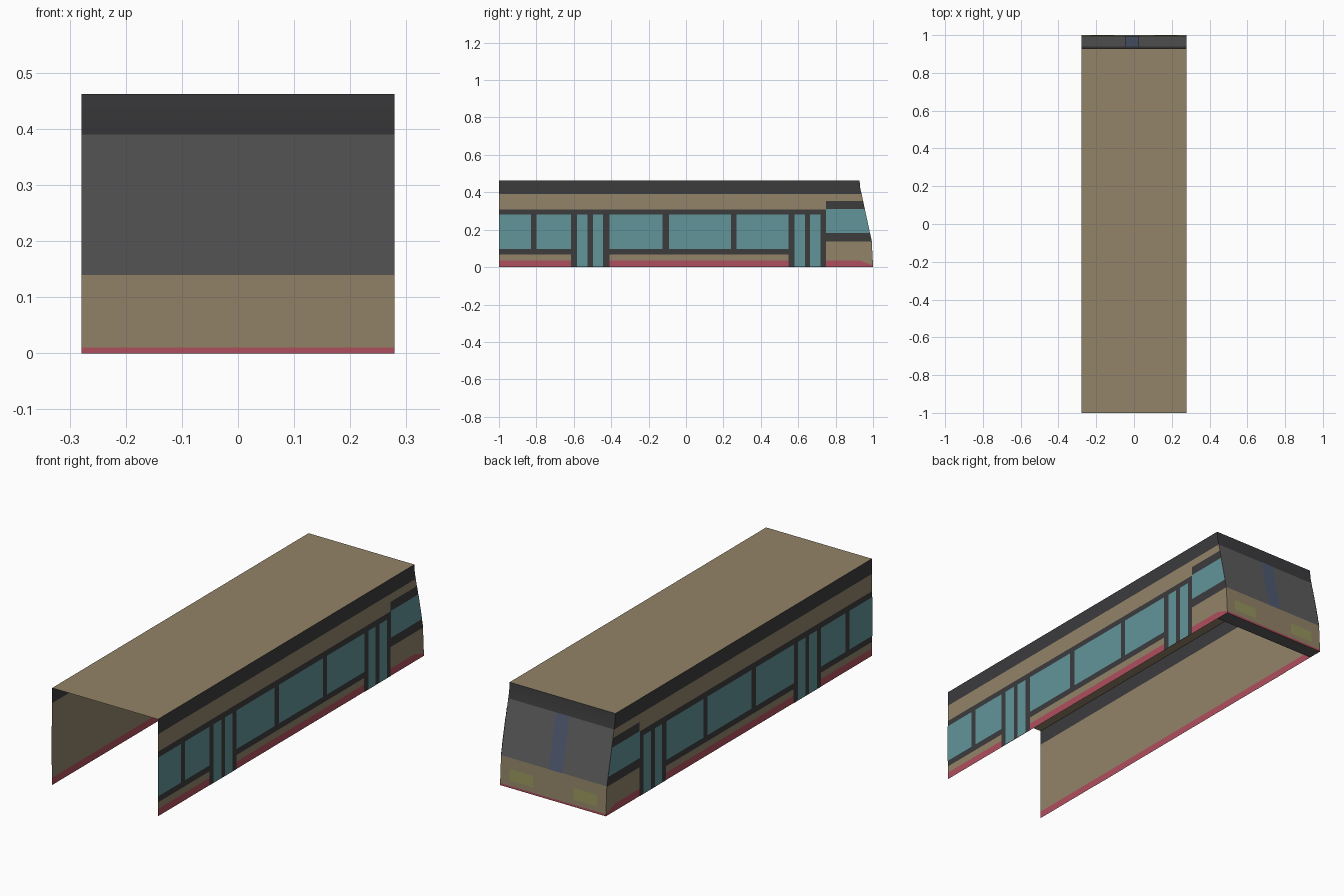
import bpy

if "Cube" in bpy.data.objects:
    bpy.data.objects.remove(bpy.data.objects["Cube"])

W = 0.2785            # half width of the body shell
COLOURS = {
    "tan": (0.29, 0.23, 0.14), "red": (0.43, 0.08, 0.11), "dark": (0.045, 0.045, 0.048),
    "glass": (0.12, 0.30, 0.32), "grey": (0.11, 0.11, 0.11), "blue": (0.08, 0.105, 0.17),
    "yellow": (0.30, 0.30, 0.11),
}
mats = {}
for key, rgb in COLOURS.items():
    mats[key] = bpy.data.materials.new(key)
    mats[key].diffuse_color = (*rgb, 1)


def add(name, verts, faces, colour, mirror=False):
    me = bpy.data.meshes.new(name)
    me.from_pydata(verts, [], faces)
    me.materials.append(mats[colour])
    ob = bpy.data.objects.new(name, me)
    bpy.context.collection.objects.link(ob)
    if mirror:
        ob.modifiers.new("Mirror", 'MIRROR').use_mirror_merge = False
    return ob


def side(name, polys, colour, lift=0.0):
    """Flat panels given as (y, z) outlines on the right wall, mirrored to the left."""
    verts, faces = [], []
    for poly in polys:
        faces.append(range(len(verts), len(verts) + len(poly)))
        verts += [(W + lift, y, z) for y, z in poly]
    return add(name, verts, faces, colour, True)


def strip(name, profile, colour, x0=-W, x1=W):
    """Sheet spanning x0..x1 that follows a (y, z) profile from top to bottom."""
    verts = [(x, y, z) for y, z in profile for x in (x0, x1)]
    faces = [(2*i + 3, 2*i + 2, 2*i, 2*i + 1) for i in range(len(profile) - 1)]
    return add(name, verts, faces, colour)


def rect(y0, y1, z0, z1):
    return [(y0, z0), (y1, z0), (y1, z1), (y0, z1)]


def nose(z):
    """y of the sloping windscreen at height z"""
    return 0.993 - (z - 0.14) * 0.216


def cab(y0, z0, z1):
    return [(y0, z0), (nose(z0), z0), (nose(z1), z1), (y0, z1)]


# Body shell: side walls, skirt and roof edge
T = 0.462
side("side_wall", [[(-1, .035), (.93, .035), (1, .01), (.993, .14), (nose(.39), .39), (-1, .39)]], "tan")
side("side_skirt", [[(-1, 0), (1, 0), (1, .01), (.93, .035), (-1, .035)]], "red")
side("roof_edge", [[(-1, .39), (nose(.39), .39), (.932, .42), (.928, T), (-1, T)]], "dark")
strip("roof", [(-1, T), (.928, T)], "tan")

# Nose
brow = strip("nose_brow", [(.928, T), (.932, .42), (nose(.39), .39)], "dark")
for p in brow.data.polygons:
    p.use_smooth = True
strip("windscreen", [(nose(.39), .39), (.993, .14)], "grey")
strip("nose_panel", [(.993, .14), (1, .01)], "tan")
strip("nose_skirt", [(1, .01), (1, 0)], "red")
strip("nose_underside", [(1, 0), (.93, 0)], "grey")
strip("windscreen_pillar", [(nose(.39) + .002, .39), (.995, .14)], "blue", -.045, .025)
add("headlight", [(x, 1.001 - z * .054, z) for x, z in
                  ((.23, .034), (.106, .034), (.106, .088), (.23, .088))],
    [(0, 1, 2, 3)], "yellow", True)

# Window band, door frames and cab surround
doors = [(-.615, -.41), (.549, .748)]
side("window_frame", [rect(-1, -.615, .067, .308), rect(-.41, .549, .067, .308)], "dark", .001)
side("door_frame", [rect(a, b, 0, .308) for a, b in doors], "dark", .001)
side("cab_frame", [cab(.748, .138, .353)], "dark", .001)

# Glass
windows = [(-1, -.83), (-.80, -.615), (-.41, -.125), (-.092, .24), (.27, .549)]
panes = [(-.584, -.526), (-.498, -.443), (.58, .635), (.662, .72)]
side("window_glass", [rect(a, b, .096, .28) for a, b in windows], "glass", .002)
side("door_glass", [rect(a, b, .002, .28) for a, b in panes], "glass", .002)
side("cab_glass", [cab(.748, .182, .31)], "glass", .002)

for m in bpy.data.materials:
    if m.users and not m.is_grease_pencil:
        m.use_nodes = True
        m.node_tree.nodes["Principled BSDF"].inputs["Base Color"].default_value = m.diffuse_color
